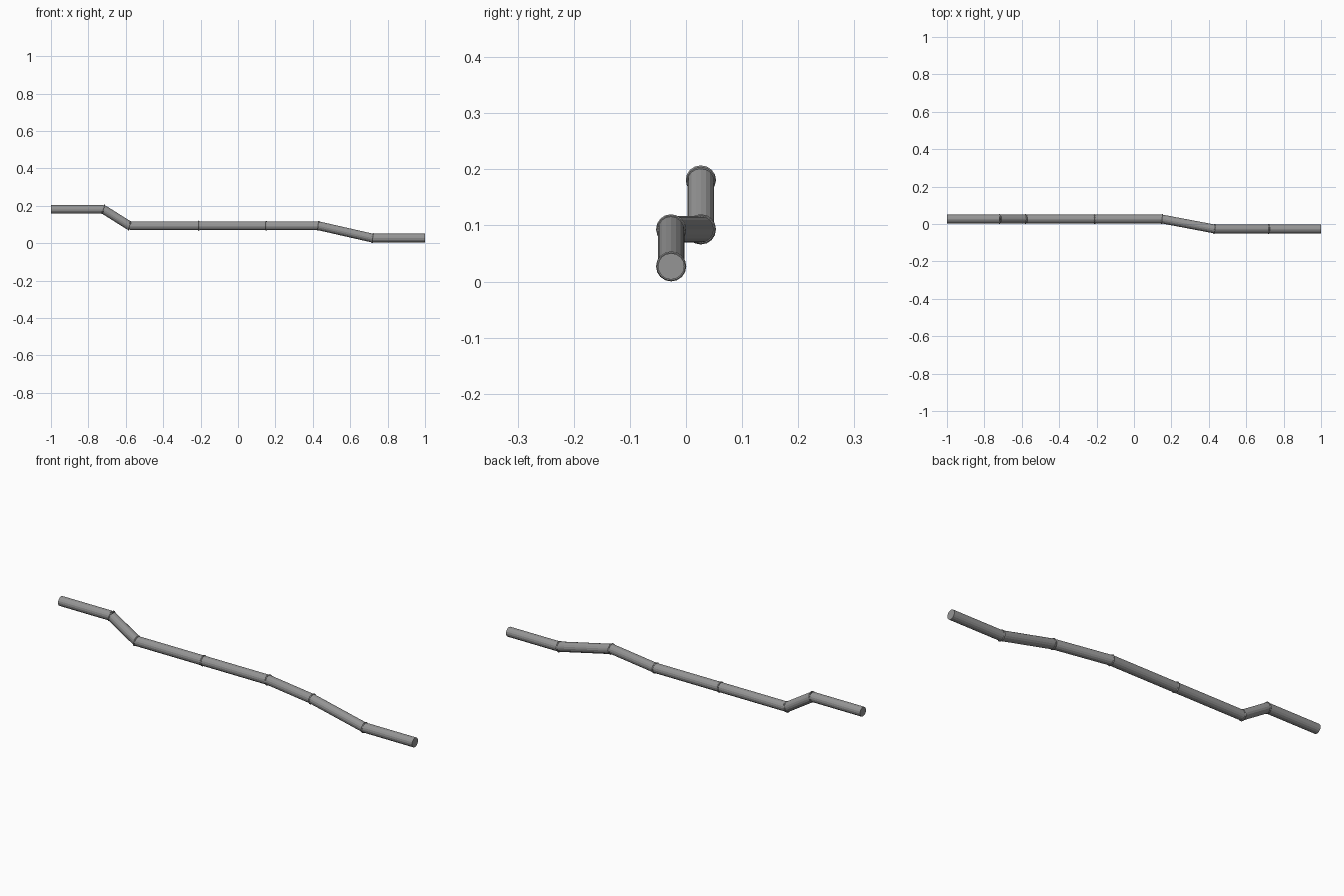
import bpy
from mathutils import Vector

if "Cube" in bpy.data.objects:
    bpy.data.objects.remove(bpy.data.objects["Cube"])

R = 0.0235       # pipe radius
SIDES = 16
Y = 0.0265
path = [Vector(p) for p in (
    (-1, Y, 0.181), (-0.72, Y, 0.181), (-0.58, Y, 0.093), (-0.21, Y, 0.093),
    (0.15, Y, 0.093), (0.43, -Y, 0.093), (0.72, -Y, 0.027), (1, -Y, 0.027))]

steel = bpy.data.materials.new("dark_steel")
steel.diffuse_color = (0.3, 0.3, 0.3, 1)
steel.use_nodes = True
steel.node_tree.nodes["Principled BSDF"].inputs["Base Color"].default_value = steel.diffuse_color


def finish(name, direction):
    ob = bpy.context.object
    ob.name = name
    ob.rotation_mode = 'QUATERNION'
    ob.rotation_quaternion = direction.to_track_quat('Z', 'Y')
    ob.data.materials.append(steel)


# straight pipe lengths
for i, (a, b) in enumerate(zip(path, path[1:])):
    bpy.ops.mesh.primitive_cylinder_add(vertices=SIDES, radius=R,
                                        depth=(b - a).length, location=(a + b) / 2)
    finish(f"pipe_section_{i + 1}", b - a)

# raised weld rings where the lengths meet
for i in range(1, len(path) - 1):
    d = (path[i] - path[i - 1]).normalized() + (path[i + 1] - path[i]).normalized()
    bpy.ops.mesh.primitive_torus_add(major_segments=SIDES, minor_segments=6,
                                     major_radius=R - 0.0005, minor_radius=0.004,
                                     location=path[i])
    finish(f"weld_ring_{i}", d)
